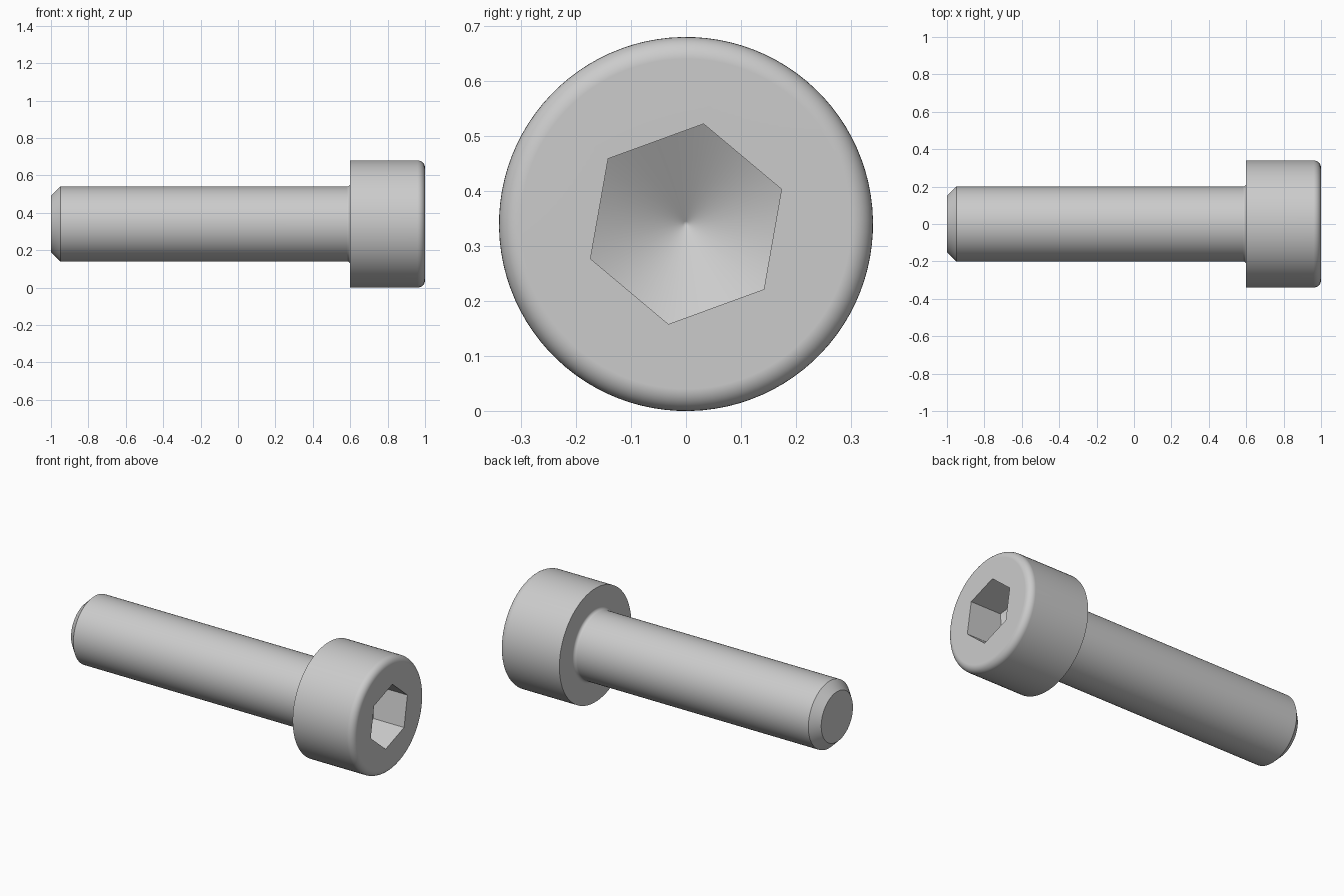
import bpy, bmesh, math

if "Cube" in bpy.data.objects:
    bpy.data.objects.remove(bpy.data.objects["Cube"])

SEGMENTS = 96
AXIS_Z = 0.34
HEAD_R, SHANK_R = 0.34, 0.20
RIM, FILLET = 0.04, 0.018
HEX_FLAT = 0.16                       # half the width across flats
HEX_CORNER = HEX_FLAT / math.cos(math.pi / 6)
HEX_TURN = math.radians(20)           # direction of the first hex corner
SOCKET_DEPTH = 0.20

steel = bpy.data.materials.new("steel_grey")
steel.use_nodes = True
colour = (0.6, 0.6, 0.6, 1)
steel.diffuse_color = colour
steel.node_tree.nodes["Principled BSDF"].inputs["Base Color"].default_value = colour


def hex_radius(angle):
    """Distance from the axis to the hexagon wall."""
    return HEX_FLAT / math.cos((angle - HEX_TURN) % (math.pi / 3) - math.pi / 6)


def circle(x, r):
    return lambda a: (x, r)


def cone(a, scale=1.0):
    """Point on the drilled cone at the bottom of the socket."""
    r = hex_radius(a) * scale
    return 1 - SOCKET_DEPTH - (HEX_CORNER - r) * math.tan(math.pi / 6), r


def arc(cx, cr, radius, start, end, steps=8):
    """Circles along a rounded corner of the profile."""
    angles = [math.radians(start + (end - start) * i / steps) for i in range(steps + 1)]
    return [circle(cx + radius * math.cos(t), cr + radius * math.sin(t)) for t in angles]


def loft(name, profile, cap_start=False, apex=None):
    """Skin rings around the x axis; each ring maps an angle to (x, radius)."""
    bm = bmesh.new()
    rings = []
    for ring in profile:
        verts = []
        for i in range(SEGMENTS):
            a = HEX_TURN + math.tau * i / SEGMENTS
            x, r = ring(a)
            verts.append(bm.verts.new((x, r * math.cos(a), AXIS_Z + r * math.sin(a))))
        rings.append(verts)
    for lower, upper in zip(rings, rings[1:]):
        for i in range(SEGMENTS):
            j = (i + 1) % SEGMENTS
            bm.faces.new((lower[i], lower[j], upper[j], upper[i]))
    if cap_start:
        bm.faces.new(rings[0][::-1])
    if apex is not None:
        tip = bm.verts.new((apex, 0, AXIS_Z))
        for i in range(SEGMENTS):
            bm.faces.new((rings[-1][i], rings[-1][(i + 1) % SEGMENTS], tip))
    mesh = bpy.data.meshes.new(name)
    bm.to_mesh(mesh)
    bm.free()
    mesh.materials.append(steel)
    obj = bpy.data.objects.new(name, mesh)
    bpy.context.collection.objects.link(obj)
    bpy.ops.object.select_all(action='DESELECT')
    obj.select_set(True)
    bpy.context.view_layer.objects.active = obj
    bpy.ops.object.shade_smooth_by_angle(angle=math.radians(25))
    weighted = obj.modifiers.new("even_shading", 'WEIGHTED_NORMAL')
    weighted.keep_sharp = True
    return obj


# Shank: chamfered tip, plain cylinder, small fillet under the head
loft("shank",
     [circle(-1, 0.15), circle(-0.95, SHANK_R)]
     + arc(0.6 - FILLET, SHANK_R + FILLET, FILLET, -90, 0),
     cap_start=True)

# Head: flat underside, rounded front rim, hexagonal socket with conical bottom
loft("socket_head",
     [circle(0.6, SHANK_R + FILLET), circle(0.6, HEAD_R)]
     + arc(1 - RIM, HEAD_R - RIM, RIM, 90, 0)
     + [lambda a: (1, hex_radius(a)), cone, lambda a: cone(a, 0.03)],
     apex=cone(0, 0)[0])
